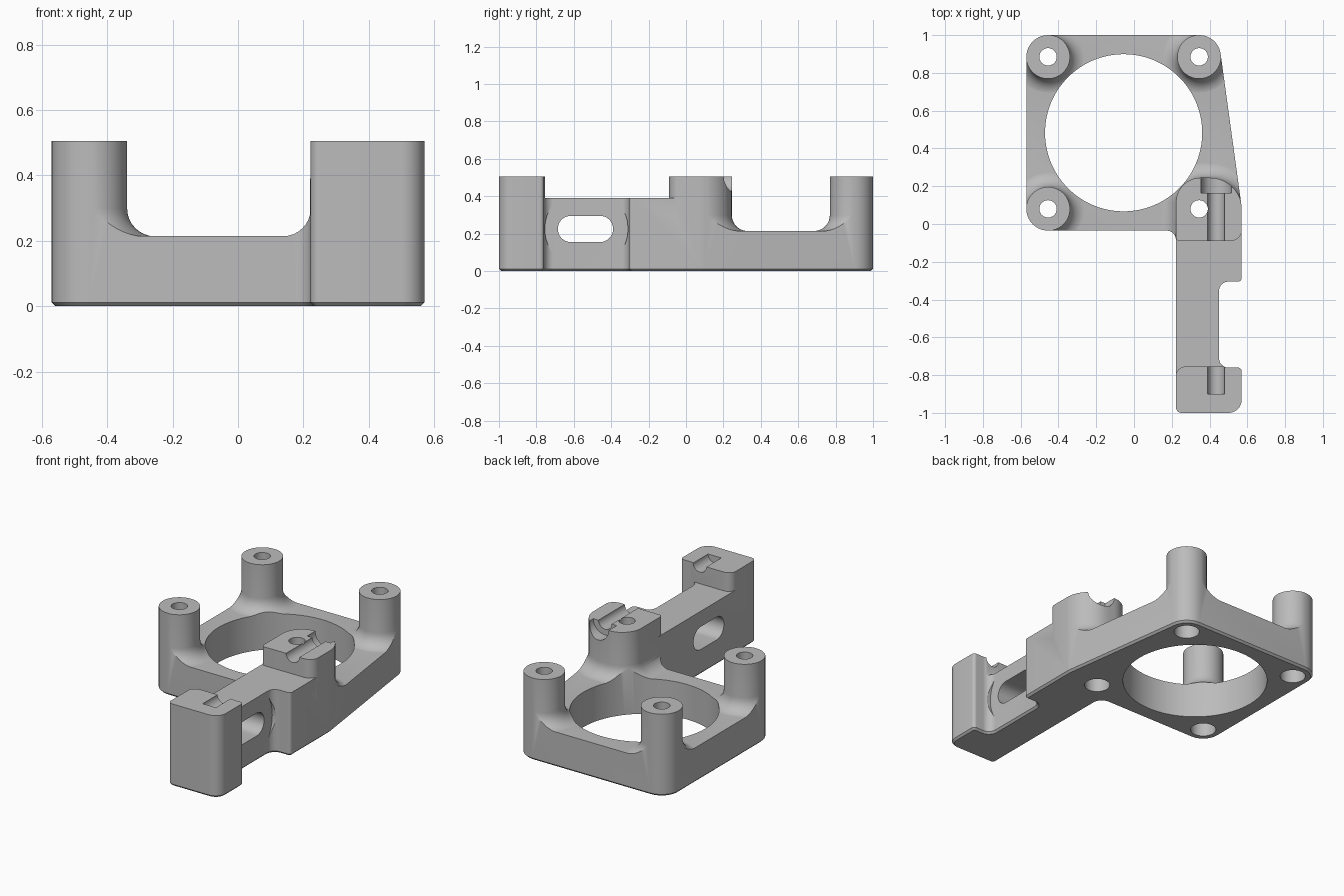
import bpy, bmesh, math
from mathutils import Vector, Matrix

if "Cube" in bpy.data.objects:
    bpy.data.objects.remove(bpy.data.objects["Cube"])

grey = bpy.data.materials.new("plain_grey")
grey.use_nodes = True
grey.diffuse_color = (0.5, 0.5, 0.5, 1)
grey.node_tree.nodes["Principled BSDF"].inputs["Base Color"].default_value = (0.5, 0.5, 0.5, 1)

# Axis maps: extrude along z, x or y
ALONG_Z = Matrix.Identity(4)
ALONG_X = Matrix(((0, 0, 1, 0), (1, 0, 0, 0), (0, 1, 0, 0), (0, 0, 0, 1)))
ALONG_Y = ALONG_X @ ALONG_X


def circle(cx, cy, r, n=64):
    return [Vector((cx + r * math.cos(2 * math.pi * i / n),
                    cy + r * math.sin(2 * math.pi * i / n))) for i in range(n)]


def rounded(corners, steps=10):
    """Counter-clockwise polygon of (x, y, radius) corners, rounded off."""
    loop = []
    for i, (x, y, r) in enumerate(corners):
        p = Vector((x, y))
        a = (Vector(corners[i - 1][:2]) - p).normalized()
        b = (Vector(corners[(i + 1) % len(corners)][:2]) - p).normalized()
        if r == 0:
            loop.append(p)
            continue
        half = a.angle(b) / 2
        centre = p + (a + b).normalized() * r / math.sin(half)
        start = p + a * r / math.tan(half) - centre
        end = p + b * r / math.tan(half) - centre
        turn = math.atan2(start.x * end.y - start.y * end.x, start.dot(end))
        for k in range(steps + 1):
            loop.append(centre + Matrix.Rotation(turn * k / steps, 2) @ start)
    return loop


def rect(x0, x1, y0, y1, radii=(0, 0, 0, 0)):
    pts = ((x0, y0), (x1, y0), (x1, y1), (x0, y1))
    return rounded([(*p, r) for p, r in zip(pts, radii)])


def offset(loop, d):
    out = []
    for i, p in enumerate(loop):
        a = (p - loop[i - 1]).normalized()
        b = (loop[(i + 1) % len(loop)] - p).normalized()
        t = (a + b).normalized()
        out.append(p + Vector((t.y, -t.x)) * d)
    return out


def loft(name, loop, levels, axis=ALONG_Z):
    """Solid through copies of a loop at (height, outward offset) levels."""
    bm = bmesh.new()
    rings = [[bm.verts.new(axis @ Vector((p.x, p.y, z))) for p in offset(loop, d)]
             for z, d in levels]
    n = len(loop)
    for low, high in zip(rings, rings[1:]):
        for i in range(n):
            j = (i + 1) % n
            bm.faces.new((low[i], low[j], high[j], high[i]))
    bm.faces.new(rings[0][::-1])
    bm.faces.new(rings[-1])
    bmesh.ops.recalc_face_normals(bm, faces=bm.faces)
    mesh = bpy.data.meshes.new(name)
    bm.to_mesh(mesh)
    bm.free()
    mesh.materials.append(grey)
    obj = bpy.data.objects.new(name, mesh)
    bpy.context.collection.objects.link(obj)
    return obj


def combine(target, tool, operation):
    mod = target.modifiers.new(operation, "BOOLEAN")
    mod.operation = operation
    mod.solver = "EXACT"
    mod.object = tool
    bpy.context.view_layer.objects.active = target
    bpy.ops.object.modifier_apply(modifier=mod.name)
    bpy.data.objects.remove(tool)


PLATE, ARM, TOP = 0.215, 0.39, 0.505
FILLET = 0.085
flare = [(0.1, FILLET)]
for k in range(9):
    a = math.pi / 2 * k / 8
    flare.append((PLATE - 0.001 + FILLET * (1 - math.cos(a)), FILLET * (1 - math.sin(a))))
flare.append((TOP, 0))

# Plate slab, posts and blocks, trimmed to the outline afterwards
bracket = loft("fan_bracket", rect(-0.8, 0.8, -1.2, 1.2), [(-0.1, 0), (PLATE, 0)])
post_centres = [(-0.455, 0.885), (0.345, 0.885), (-0.455, 0.08)]
for x, y in post_centres:
    combine(bracket, loft("post", circle(x, y, 0.116), flare), "UNION")
block = rect(0.2225, 0.572, -0.09, 0.245, (0.02, 0.06, 0.17, 0.13))
combine(bracket, loft("corner_block", block, flare), "UNION")
arm = rect(0.2205, 0.7, -1.1, -0.05)
combine(bracket, loft("arm", arm, [(0.1, 0), (ARM, 0)]), "UNION")
end = rect(0.2212, 0.7, -1.15, -0.755, (0, 0, 0, 0.05))
combine(bracket, loft("end_block", end, [(0.11, 0), (TOP, 0)]), "UNION")

# Whole outline with a chamfered foot
outline = rounded([
    (-0.57, -0.035, 0.115), (0.222, -0.035, 0.05), (0.222, -1, 0.03), (0.57, -1, 0.07),
    (0.57, -0.76, 0.02), (0.45, -0.76, 0.05), (0.45, -0.305, 0.05), (0.57, -0.305, 0.02),
    (0.57, 0.09, 0.1), (0.445, 1, 0.114), (-0.57, 1, 0.115)])
envelope = loft("outline", outline, [(0, -0.012), (0.012, 0), (0.7, 0)])
combine(bracket, envelope, "INTERSECT")

# Fan opening
combine(bracket, loft("bore", circle(-0.055, 0.483, 0.416, 128), [(-0.2, 0), (0.8, 0)]), "DIFFERENCE")

# Screw holes, wider from below
for x, y in post_centres + [(0.345, 0.08)]:
    hole = loft("hole", circle(x, y, 0.046, 40),
                [(-0.2, 0.027), (0.2, 0.027), (0.2005, 0), (0.8, 0)])
    combine(bracket, hole, "DIFFERENCE")

# Slot through the arm and round recess around it
slot = rect(-0.685, -0.39, 0.155, 0.295, (0.069,) * 4)
combine(bracket, loft("slot", slot, [(0, 0), (0.9, 0)], ALONG_X), "DIFFERENCE")
recess = circle(-0.5325, 0.225, 0.222, 96)
combine(bracket, loft("recess", recess, [(0.4505, 0), (0.9, 0)], ALONG_X), "DIFFERENCE")

# Rod grooves along the block tops (loop coordinates are z, x)
for r, y0, y1 in ((0.045, -0.9, -0.7), (0.045, -0.2, 0.2), (0.08, 0.165, 0.4)):
    groove = loft("groove", circle(TOP + 0.001, 0.435, r, 40), [(y0, 0), (y1, 0)], ALONG_Y)
    combine(bracket, groove, "DIFFERENCE")

# Smooth curved walls, sharp edges
bpy.ops.object.select_all(action="DESELECT")
bracket.select_set(True)
bpy.context.view_layer.objects.active = bracket
bpy.ops.object.shade_smooth_by_angle(angle=math.radians(30))
